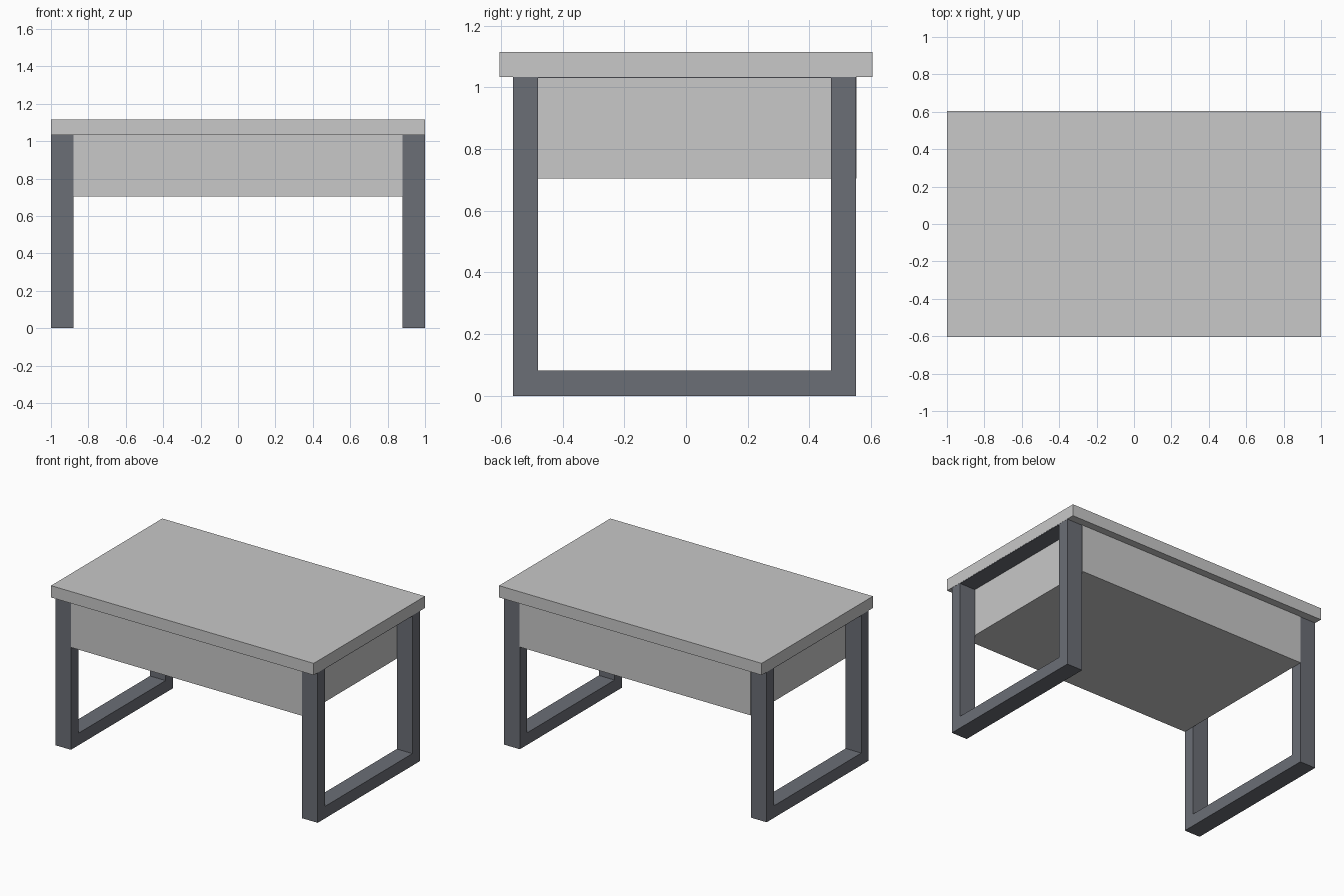
import bpy, bmesh

if "Cube" in bpy.data.objects:
    bpy.data.objects.remove(bpy.data.objects["Cube"])


def material(name, rgb):
    m = bpy.data.materials.new(name)
    m.diffuse_color = (*rgb, 1.0)
    m.use_nodes = True
    m.node_tree.nodes["Principled BSDF"].inputs["Base Color"].default_value = m.diffuse_color
    return m


light_grey = material("light_grey", (0.578, 0.578, 0.578))
dark_steel = material("dark_steel", (0.147, 0.156, 0.181))


def finish(name, bm, mat):
    bmesh.ops.recalc_face_normals(bm, faces=bm.faces)
    me = bpy.data.meshes.new(name)
    bm.to_mesh(me)
    bm.free()
    me.materials.append(mat)
    ob = bpy.data.objects.new(name, me)
    bpy.context.collection.objects.link(ob)
    return ob


def box(name, lo, hi, mat):
    bm = bmesh.new()
    bmesh.ops.create_cube(bm, size=1.0)
    for v in bm.verts:
        v.co = [hi[i] if v.co[i] > 0 else lo[i] for i in range(3)]
    return finish(name, bm, mat)


def rect_frame(name, x0, x1, outer, inner, mat):
    # rectangular loop in the yz plane, extruded along x
    def corners(r, x):
        y0, y1, z0, z1 = r
        return [bm.verts.new((x, y, z)) for y, z in
                ((y0, z0), (y1, z0), (y1, z1), (y0, z1))]
    bm = bmesh.new()
    oa, ia = corners(outer, x0), corners(inner, x0)
    ob, ib = corners(outer, x1), corners(inner, x1)
    for i in range(4):
        j = (i + 1) % 4
        for a, b in ((oa, ia), (ia, ib), (ib, ob), (ob, oa)):
            bm.faces.new((a[i], a[j], b[j], b[i]))
    return finish(name, bm, mat)


# table top and the storage box below it
box("table_top", (-1, -0.605, 1.034), (1, 0.605, 1.115), light_grey)
box("storage_box", (-0.88, -0.56, 0.705), (0.88, 0.553, 1.05), light_grey)

# side frames, their upper bar sits inside the table top
for side, x0, x1 in (("left", -0.999, -0.88), ("right", 0.88, 0.999)):
    rect_frame(side + "_leg_frame", x0, x1,
               (-0.56, 0.55, 0.0, 1.11), (-0.48, 0.47, 0.083, 1.03), dark_steel)
